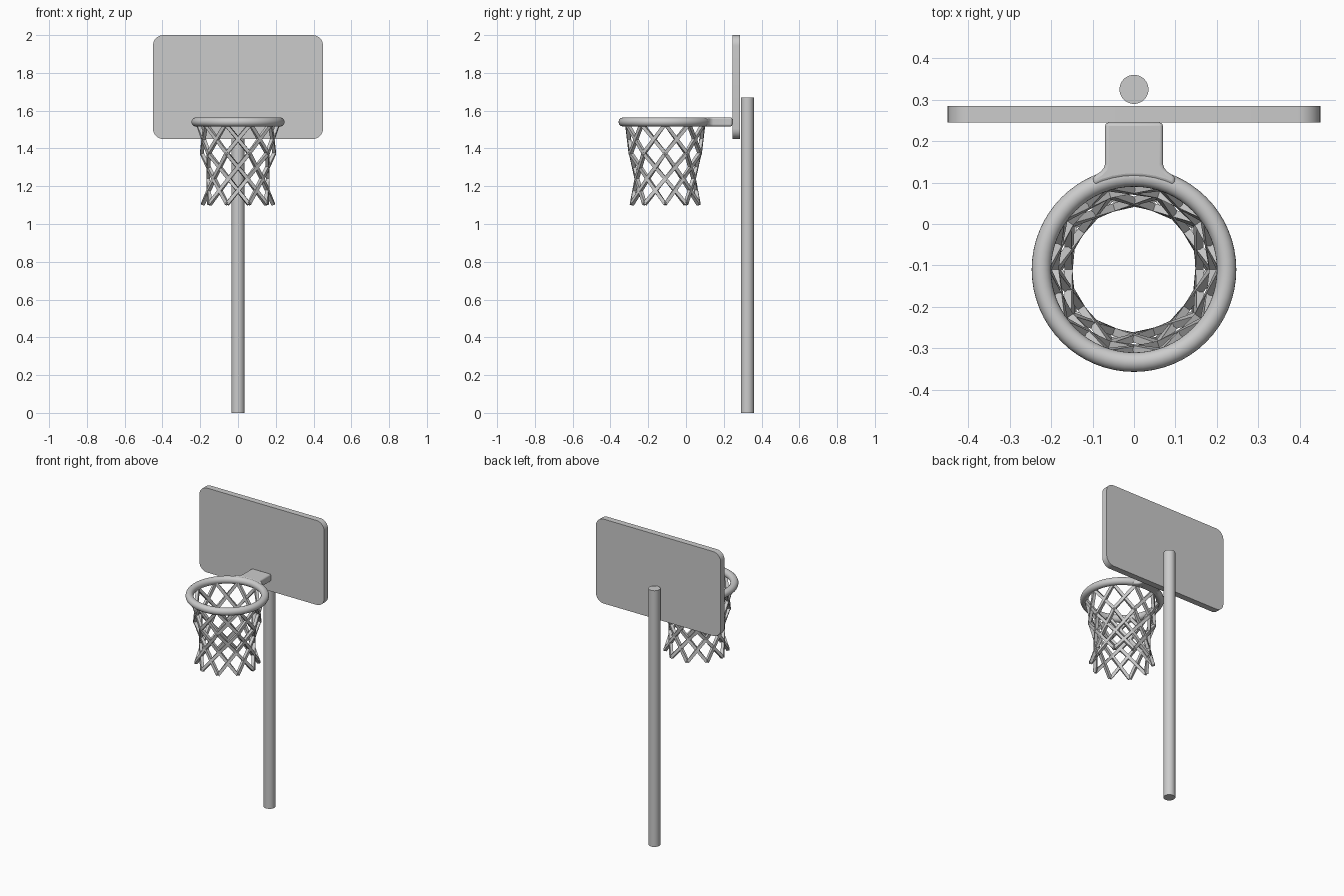
import bpy, bmesh, math
from mathutils import Vector

if "Cube" in bpy.data.objects:
    bpy.data.objects.remove(bpy.data.objects["Cube"])

RIM_Y, RIM_Z = -0.11, 1.54
RIM_R, TUBE_R = 0.2235, 0.0235


def finish(name, bm, angle=35):
    bmesh.ops.recalc_face_normals(bm, faces=bm.faces)
    me = bpy.data.meshes.new(name)
    bm.to_mesh(me)
    bm.free()
    ob = bpy.data.objects.new(name, me)
    bpy.context.collection.objects.link(ob)
    smooth(ob, angle)
    return ob


def smooth(ob, angle=35):
    bpy.ops.object.select_all(action='DESELECT')
    ob.select_set(True)
    bpy.context.view_layer.objects.active = ob
    bpy.ops.object.shade_smooth_by_angle(angle=math.radians(angle))


def prism(points, offset):
    bm = bmesh.new()
    face = bm.faces.new([bm.verts.new(p) for p in points])
    ext = bmesh.ops.extrude_face_region(bm, geom=[face])
    verts = [g for g in ext['geom'] if isinstance(g, bmesh.types.BMVert)]
    bmesh.ops.translate(bm, verts=verts, vec=offset)
    return bm


# Pole
bpy.ops.mesh.primitive_cylinder_add(vertices=48, radius=0.035, depth=1.67,
                                    location=(0, 0.325, 0.835))
pole = bpy.context.object
pole.name = "pole"
smooth(pole)

# Backboard with rounded corners
outline, r = [], 0.055
for i, (sx, sz) in enumerate([(1, 1), (-1, 1), (-1, -1), (1, -1)]):
    for k in range(9):
        a = math.radians(90 * i + 90 * k / 8)
        outline.append((sx * (0.45 - r) + r * math.cos(a), 0.245,
                        1.725 + sz * (0.275 - r) + r * math.sin(a)))
finish("backboard", prism(outline, (0, 0.04, 0)))

# Rim
bpy.ops.mesh.primitive_torus_add(major_radius=RIM_R, minor_radius=TUBE_R,
                                 major_segments=64, minor_segments=20,
                                 location=(0, RIM_Y, RIM_Z))
rim = bpy.context.object
rim.name = "rim"
smooth(rim, 60)

# Bracket flaring from the backboard into the rim
side = [(0.07, 0.245), (0.07, 0.145), (0.073, 0.135), (0.082, 0.125), (0.1, 0.113)]
arc = []
for k in range(9):
    a = math.radians(64 + 52 * k / 8)
    arc.append((RIM_R * math.cos(a), RIM_Y + RIM_R * math.sin(a)))
loop = side + arc + [(-x, y) for x, y in reversed(side)]
bracket = finish("rim_bracket", prism([(x, y, 1.517) for x, y in loop], (0, 0, 0.048)))
mod = bracket.modifiers.new("soft_edges", 'BEVEL')
mod.width = 0.009
mod.segments = 3
mod.limit_method = 'ANGLE'
mod.angle_limit = math.radians(50)

# Net: crossing strands that step round one node per level
LEVELS = [(0.212, 1.53), (0.192, 1.375), (0.158, 1.24), (0.186, 1.105)]
COUNT, HALF = 10, 0.0095
bm = bmesh.new()
for n in range(COUNT):
    for turn in (1, -1):
        path = []
        for i, (rad, z) in enumerate(LEVELS):
            a = 2 * math.pi * (n + turn * i) / COUNT
            path.append(Vector((rad * math.cos(a), RIM_Y + rad * math.sin(a), z)))
        rings = []
        for i, p in enumerate(path):
            t = (path[min(i + 1, 3)] - path[max(i - 1, 0)]).normalized()
            out = Vector((p.x, p.y - RIM_Y, 0))
            out = (out - t * out.dot(t)).normalized()
            across = t.cross(out)
            rings.append([bm.verts.new(p + out * u * HALF + across * v * HALF)
                          for u, v in ((1, 1), (1, -1), (-1, -1), (-1, 1))])
        for lo, hi in zip(rings, rings[1:]):
            for k in range(4):
                m = (k + 1) % 4
                bm.faces.new((lo[k], lo[m], hi[m], hi[k]))
        bm.faces.new(rings[0])
        bm.faces.new(rings[-1])
finish("net", bm, 20)
